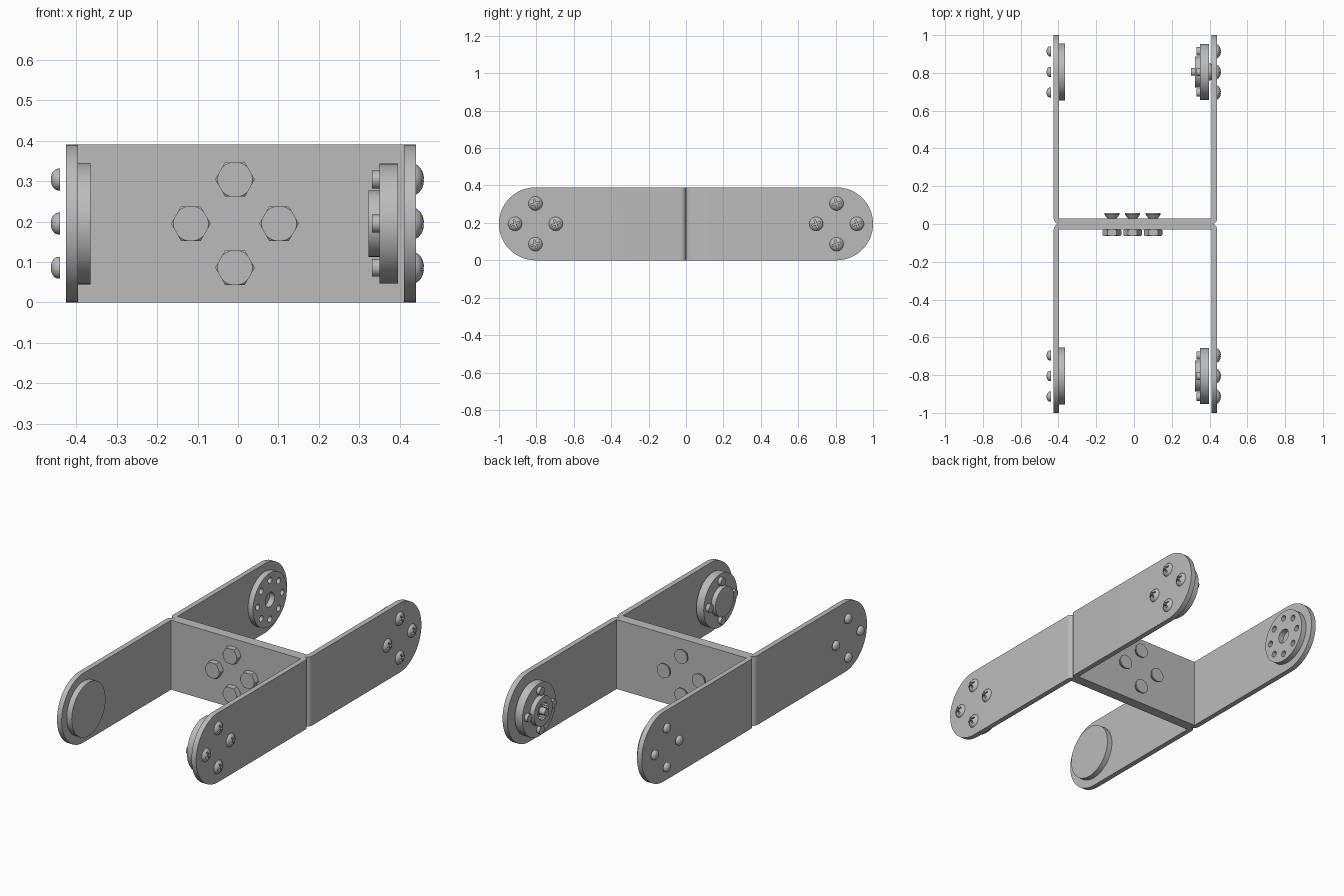
import bpy, bmesh, math
from mathutils import Vector, Matrix

old = bpy.data.objects.get("Cube")
if old:
    bpy.data.objects.remove(old, do_unlink=True)

metal = bpy.data.materials.new("grey metal")
metal.use_nodes = True
GREY = (0.5, 0.5, 0.5, 1)
metal.diffuse_color = GREY
metal.node_tree.nodes["Principled BSDF"].inputs["Base Color"].default_value = GREY

MID = 0.195            # half the plate height, centre of every hole row
XL, XR = -0.44, 0.425  # outer faces of the legs
XC = (XL + XR) / 2
T = 0.029              # sheet thickness
END = 0.805            # distance of the pivot ends
BOLT = 0.109           # bolt circle radius


def ring(r, n=32, start=0.0):
    return [(r * math.cos(start + math.tau * i / n), r * math.sin(start + math.tau * i / n)) for i in range(n)]


def finish(name, bm, loc, axis):
    rot = Vector(axis).to_track_quat('Z', 'Y').to_matrix().to_4x4()
    bm.transform(Matrix.Translation(loc) @ rot)
    bmesh.ops.recalc_face_normals(bm, faces=bm.faces)
    me = bpy.data.meshes.new(name)
    bm.to_mesh(me)
    bm.free()
    me.materials.append(metal)
    ob = bpy.data.objects.new(name, me)
    bpy.context.collection.objects.link(ob)
    return ob


def prism(name, pts, h0, h1, loc=(0, 0, 0), axis=(0, 0, 1)):
    """Extrude an outline from h0 to h1 along the axis."""
    bm = bmesh.new()
    face = bm.faces.new([bm.verts.new((x, y, h0)) for x, y in pts])
    top = bmesh.ops.extrude_face_region(bm, geom=[face])["geom"]
    bmesh.ops.translate(bm, vec=(0, 0, h1 - h0), verts=[v for v in top if isinstance(v, bmesh.types.BMVert)])
    return finish(name, bm, loc, axis)


def lathe(name, profile, loc, axis, n=32):
    """Stack of rings (radius, height), closed by flat caps."""
    bm = bmesh.new()
    loops = [[bm.verts.new((x, y, h)) for x, y in ring(r, n)] for r, h in profile]
    for a, b in zip(loops, loops[1:]):
        for i in range(n):
            j = (i + 1) % n
            bm.faces.new((a[i], a[j], b[j], b[i]))
    bm.faces.new(loops[0])
    bm.faces.new(loops[-1])
    return finish(name, bm, loc, axis)


def carve(ob, cutter, op='DIFFERENCE'):
    mod = ob.modifiers.new("carve", 'BOOLEAN')
    mod.operation, mod.solver, mod.object = op, 'EXACT', cutter
    deps = bpy.context.evaluated_depsgraph_get()
    me = bpy.data.meshes.new_from_object(ob.evaluated_get(deps))
    ob.modifiers.clear()
    ob.data = me
    bpy.data.objects.remove(cutter, do_unlink=True)


def drill(ob, r, loc, axis, depth, n=32):
    carve(ob, prism("cutter", ring(r, n), -depth, depth, loc, axis))


def cross(w, l):
    """Plus-shaped outline of a driver recess."""
    q = [(w, -w), (l, -w), (l, w)]
    pts = []
    for k in range(4):
        c, s = round(math.cos(k * math.pi / 2)), round(math.sin(k * math.pi / 2))
        pts += [(x * c - y * s, x * s + y * c) for x, y in q[1:] + [(w, w)]]
    a = math.radians(20)
    return [(x * math.cos(a) - y * math.sin(a), x * math.sin(a) + y * math.cos(a)) for x, y in pts]


def screw(name, r, h, loc, axis, flat=False):
    """Domed or countersunk head with a cross recess."""
    if flat:
        profile = [(r * 0.6, 0), (r, h * 0.75), (r, h)]
    else:
        arc = [math.radians(a) for a in (0, 15, 30, 45, 60, 75, 85)]
        profile = [(r, 0)] + [(r * math.cos(a), h * (0.2 + 0.8 * math.sin(a))) for a in arc]
    ob = lathe(name, profile, loc, axis)
    carve(ob, prism("cutter", cross(r * 0.11, r * 0.6), h * 0.45, h * 2, loc, axis))
    return ob


SQUARE = ring(BOLT, 4)
DIAGONAL = ring(BOLT, 4, math.pi / 4)


def bracket(name, s):
    # folded sheet with rounded outer bends
    arc = [math.radians(a) for a in range(0, 91, 15)]
    right = [(XR - T + T * math.cos(a), s * T * (1 - math.sin(a))) for a in arc]
    left = [(XL + XR - x, y) for x, y in reversed(right)]
    far = s * 1.1
    pts = [(XR, far)] + right + left + [(XL, far), (XL + T, far), (XL + T, s * T), (XR - T, s * T), (XR - T, far)]
    ob = prism(name, pts, -0.1, 0.5)
    # rounded leg ends
    half = ring(MID, 64, -math.pi / 2)[:33]
    stadium = [(x + END, y) for x, y in half] + [(-x - END, -y) for x, y in half]
    carve(ob, prism("cutter", stadium, -1, 1, (0, 0, MID), (1, 0, 0)), 'INTERSECT')
    # leg holes
    for y in (0.263, 0.528):
        drill(ob, 0.025, (0, s * y, MID), (1, 0, 0), 1)
    drill(ob, 0.064, (0, s * END, MID), (1, 0, 0), 1)
    for a, b in DIAGONAL:
        drill(ob, 0.017, (0, s * END + a, MID + b), (1, 0, 0), 1)
    # web holes
    drill(ob, 0.064, (XC, 0, MID), (0, 1, 0), 0.1)
    for x in (-0.309, 0.309):
        drill(ob, 0.025, (XC + x, 0, MID), (0, 1, 0), 0.1)
    for a, b in DIAGONAL:
        drill(ob, 0.017, (XC + a, 0, MID + b), (0, 1, 0), 0.1)


def pivots(name, s):
    y = s * END
    # idler disc inside the right leg
    loc = (XL + T, y, MID)
    disc = lathe(name + "_idler_disc", [(0.15, 0), (0.15, 0.046)], loc, (1, 0, 0), 64)
    drill(disc, 0.04, loc, (1, 0, 0), 0.1)
    for a, b in ring(BOLT, 8):
        drill(disc, 0.017, (loc[0], y + a, MID + b), (1, 0, 0), 0.1, 20)
    # drive disc with stepped hub inside the left leg
    loc = (XR - T, y, MID)
    horn = lathe(name + "_drive_disc", [(0.148, 0), (0.148, 0.046), (0.082, 0.046), (0.082, 0.073)], loc, (-1, 0, 0), 64)
    drill(horn, 0.025, loc, (1, 0, 0), 0.2)
    teeth = [(x * k, z * k) for i, (x, z) in enumerate(ring(0.05, 48)) for k in [1 if i % 2 else 0.9]]
    carve(horn, prism("cutter", teeth, 0.035, 0.1, loc, (-1, 0, 0)))
    # screws on both legs and their tips
    for a, b in SQUARE:
        screw(name + "_idler_screw", 0.027, 0.023, (XL, y + a, MID + b), (-1, 0, 0))
        screw(name + "_drive_screw", 0.039, 0.035, (XR, y + a, MID + b), (1, 0, 0))
        lathe(name + "_screw_tip", [(0.022, 0), (0.022, 0.065)], (XR - T, y + a, MID + b), (-1, 0, 0), 24)


for name, s in (("front", -1), ("back", 1)):
    bracket(name + "_bracket", s)
    pivots(name, s)

# centre screw of the back drive disc
screw("centre_screw_head", 0.045, 0.028, (XR - T, END, MID), (1, 0, 0))
lathe("centre_screw_shaft", [(0.024, 0), (0.024, 0.06), (0.02, 0.06), (0.02, 0.095)], (XR - T, END, MID), (-1, 0, 0))

# hex nuts in front of the web, screw heads behind it
for a, b in SQUARE:
    loc = (XC + a, -T, MID + b)
    nut = prism("hex_nut", ring(0.049, 6), 0, 0.034, loc, (0, -1, 0))
    chamfer = [(0.042, -0.001), (0.051, 0.006), (0.051, 0.028), (0.042, 0.035)]
    carve(nut, lathe("cutter", chamfer, loc, (0, -1, 0), 48), 'INTERSECT')
    screw("web_screw", 0.04, 0.028, (XC + a, T, MID + b), (0, 1, 0), flat=True)

# smooth round walls, crisp edges
for ob in bpy.context.collection.objects:
    if ob.type == 'MESH' and ob.data.materials and ob.data.materials[0] == metal:
        ob.data.shade_smooth()
        ob.data.set_sharp_from_angle(angle=math.radians(30))
